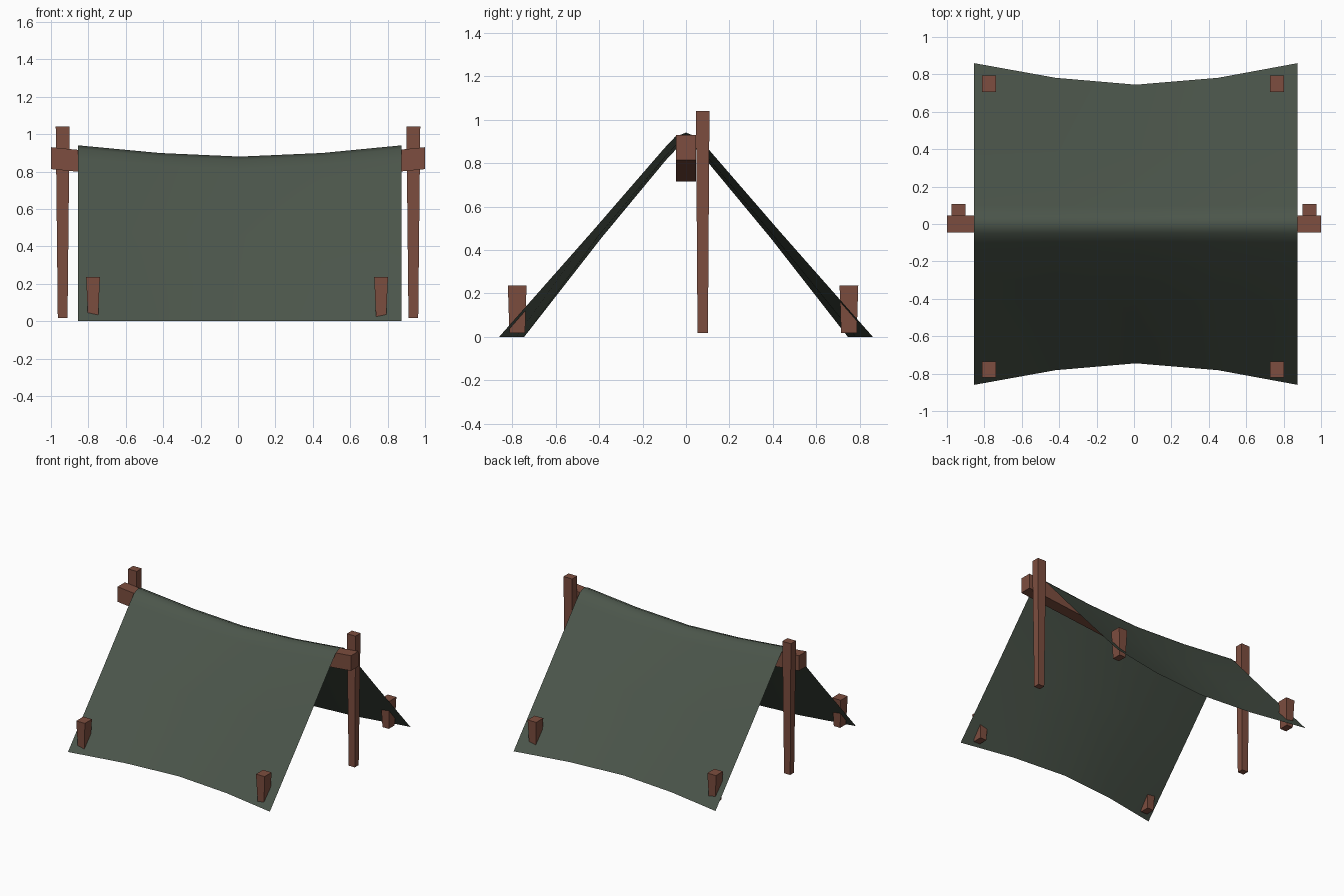
import bpy, bmesh

if "Cube" in bpy.data.objects:
    bpy.data.objects.remove(bpy.data.objects["Cube"])


def material(name, rgb):
    m = bpy.data.materials.new(name)
    m.diffuse_color = (*rgb, 1)
    m.use_nodes = True
    m.node_tree.nodes["Principled BSDF"].inputs["Base Color"].default_value = m.diffuse_color
    return m


WOOD = material("brown wood", (0.205, 0.076, 0.050))
CANVAS = material("green canvas", (0.071, 0.092, 0.070))


def grid_object(name, rings, mat, closed):
    """Bridge a row of matching point rings; closed rings also get end caps."""
    bm = bmesh.new()
    rows = [[bm.verts.new(p) for p in r] for r in rings]
    n = len(rows[0])
    for a, b in zip(rows, rows[1:]):
        for i in range(n if closed else n - 1):
            j = (i + 1) % n
            bm.faces.new((a[i], a[j], b[j], b[i]))
    if closed:
        bm.faces.new(rows[0])
        bm.faces.new(rows[-1])
    bmesh.ops.recalc_face_normals(bm, faces=bm.faces)
    if not closed and sum(f.normal.z for f in bm.faces) < 0:
        bmesh.ops.reverse_faces(bm, faces=bm.faces)
    me = bpy.data.meshes.new(name)
    bm.to_mesh(me)
    bm.free()
    me.materials.append(mat)
    ob = bpy.data.objects.new(name, me)
    bpy.context.collection.objects.link(ob)
    return ob


def tapered_stick(name, x, y, z0, z1, bottom, top):
    """Upright square stick, narrower at its foot."""
    rings = [[(x + sx * h[0], y + sy * h[1], z)
              for sx, sy in ((-1, -1), (1, -1), (1, 1), (-1, 1))]
             for z, h in ((z0, bottom), (z1, top))]
    grid_object(name, rings, WOOD, True)


# Canvas: A-shaped profile swept along x, sagging inward at the middle
half = [(0.86, 0.0), (0.43, 0.487), (0.10, 0.868), (0.05, 0.921)]
profile = [(-y, z) for y, z in half] + [(0, 0.94)] + half[::-1]
stations = [(-0.855, 0), (-0.42, 0.68), (0.01, 1), (0.45, 0.68), (0.875, 0)]
rings = []
for x, sag in stations:
    rings.append([(x, y * (1 - 0.134 * sag * (1 - z / 0.94)
                           - 0.06 * sag * z / 0.94),
                   z * (1 - 0.064 * sag)) for y, z in profile])
canvas = grid_object("canvas_sheet", rings, CANVAS, False)
canvas.data.polygons.foreach_set("use_smooth", [True] * len(canvas.data.polygons))

# Ridge beam: square bar bending down at its centre
beam = [[(x, sy * 0.045, z - drop)
         for sy, z in ((-1, 0.813), (1, 0.813), (1, 0.93), (-1, 0.93))]
        for x, drop in ((-1, 0), (0, 0.098), (1, 0))]
grid_object("ridge_beam", beam, WOOD, True)

# Posts and corner stakes
for side, s in (("left", -1), ("right", 1)):
    tapered_stick(f"{side}_post", s * 0.9375, 0.077, 0.018, 1.04,
                  (0.026, 0.024), (0.037, 0.031))
    for end, y in (("front", -0.777), ("back", 0.75)):
        tapered_stick(f"{side}_{end}_stake", s * 0.77 - 0.005, y, 0.018, 0.237,
                      (0.027, 0.036), (0.037, 0.043))
